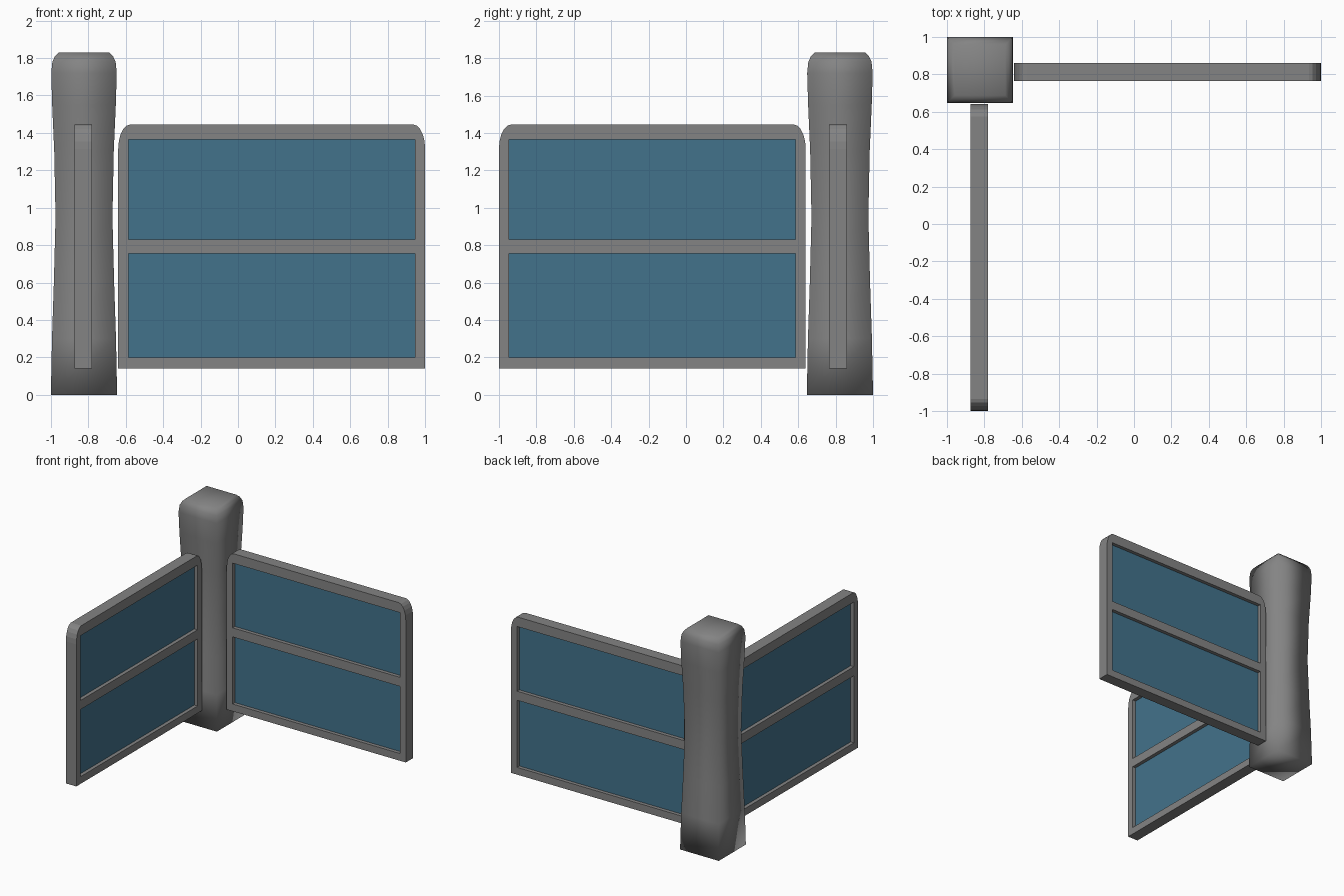
import bpy, bmesh, math
from mathutils import Matrix

cube = bpy.data.objects.get("Cube")
if cube:
    bpy.data.objects.remove(cube, do_unlink=True)


def make_material(name, rgb):
    mat = bpy.data.materials.new(name)
    mat.use_nodes = True
    color = (*rgb, 1)
    mat.diffuse_color = color
    mat.node_tree.nodes["Principled BSDF"].inputs["Base Color"].default_value = color
    return mat


GREY = make_material("grey_metal", (0.23, 0.23, 0.23))
BLUE = make_material("blue_glass", (0.055, 0.17, 0.26))

WIDTH, BOTTOM, TOP = 1.64, 0.14, 1.445
THICK, GLASS_THICK = 0.095, 0.035
SIDE = 0.055
OPENINGS = {"lower": (0.2, 0.755), "upper": (0.83, 1.365)}


def add_mesh(name, mesh, mat):
    mesh.materials.clear()
    mesh.materials.append(mat)
    obj = bpy.data.objects.new(name, mesh)
    bpy.context.scene.collection.objects.link(obj)
    return obj


def rectangle(x0, x1, z0, z1):
    return [(x0, z0), (x1, z0), (x1, z1), (x0, z1)]


def extrude_outlines(name, outlines, thick, mat, placement):
    """Fill flat outlines (inner ones become holes), thicken and stand upright."""
    curve = bpy.data.curves.new(name, "CURVE")
    curve.dimensions = "2D"
    curve.fill_mode = "BOTH"
    curve.extrude = thick / 2
    for points in outlines:
        spline = curve.splines.new("POLY")
        spline.points.add(len(points) - 1)
        for p, (x, z) in zip(spline.points, points):
            p.co = (x, z, 0, 1)
        spline.use_cyclic_u = True
    temp = bpy.data.objects.new(name + "_outline", curve)
    bpy.context.scene.collection.objects.link(temp)
    deps = bpy.context.evaluated_depsgraph_get()
    mesh = bpy.data.meshes.new_from_object(temp.evaluated_get(deps))
    bpy.data.objects.remove(temp, do_unlink=True)
    mesh.name = name
    mesh.transform(placement @ Matrix.Rotation(math.pi / 2, 4, "X"))
    bm = bmesh.new()
    bm.from_mesh(mesh)
    bmesh.ops.remove_doubles(bm, verts=bm.verts, dist=0.0001)
    bmesh.ops.recalc_face_normals(bm, faces=bm.faces)
    for f in bm.faces:
        f.smooth = False
    bm.to_mesh(mesh)
    bm.free()
    return add_mesh(name, mesh, mat)


def rounded_outline(rx=0.065, rz=0.13, steps=5):
    """Panel outline with elliptical upper corners."""
    arc = [(rx * math.cos(a), rz * math.sin(a))
           for a in (math.pi / 2 * i / steps for i in range(steps + 1))]
    right = [(WIDTH - rx + c, TOP - rz + s) for c, s in arc]
    left = [(WIDTH - x, z) for x, z in reversed(right)]
    return [(0, BOTTOM), (WIDTH, BOTTOM)] + right + left


def build_panel(label, placement):
    holes = {k: rectangle(SIDE, WIDTH - SIDE, *z) for k, z in OPENINGS.items()}
    extrude_outlines(label + "_frame", [rounded_outline(), *holes.values()],
                     THICK, GREY, placement)
    for k, hole in holes.items():
        extrude_outlines(f"{label}_{k}_glass", [hole], GLASS_THICK, BLUE, placement)


# Two matching panels at right angles
build_panel("side_panel", Matrix.Translation((-0.64, 0.812, 0)))
build_panel("front_panel", Matrix.Translation((-0.827, 0.64, 0))
            @ Matrix.Rotation(-math.pi / 2, 4, "Z"))

# Square corner post with a narrow waist and bevelled top: (height, half width)
PROFILE = [(0, 0.177), (0.3, 0.171), (0.6, 0.161), (0.95, 0.152), (1.3, 0.159),
           (1.55, 0.17), (1.72, 0.175), (1.78, 0.169), (1.81, 0.155), (1.83, 0.135)]
bm = bmesh.new()
rings = []
for z, h in PROFILE:
    rings.append([bm.verts.new((-0.823 + sx * h, 0.823 + sy * h, z))
                  for sx, sy in rectangle(-1, 1, -1, 1)])
for low, high in zip(rings, rings[1:]):
    for i in range(4):
        j = (i + 1) % 4
        bm.faces.new((low[i], low[j], high[j], high[i]))
bm.faces.new(rings[0][::-1])
bm.faces.new(rings[-1])
for f in bm.faces:
    f.smooth = True
post_mesh = bpy.data.meshes.new("corner_post")
bm.to_mesh(post_mesh)
bm.free()
add_mesh("corner_post", post_mesh, GREY)
